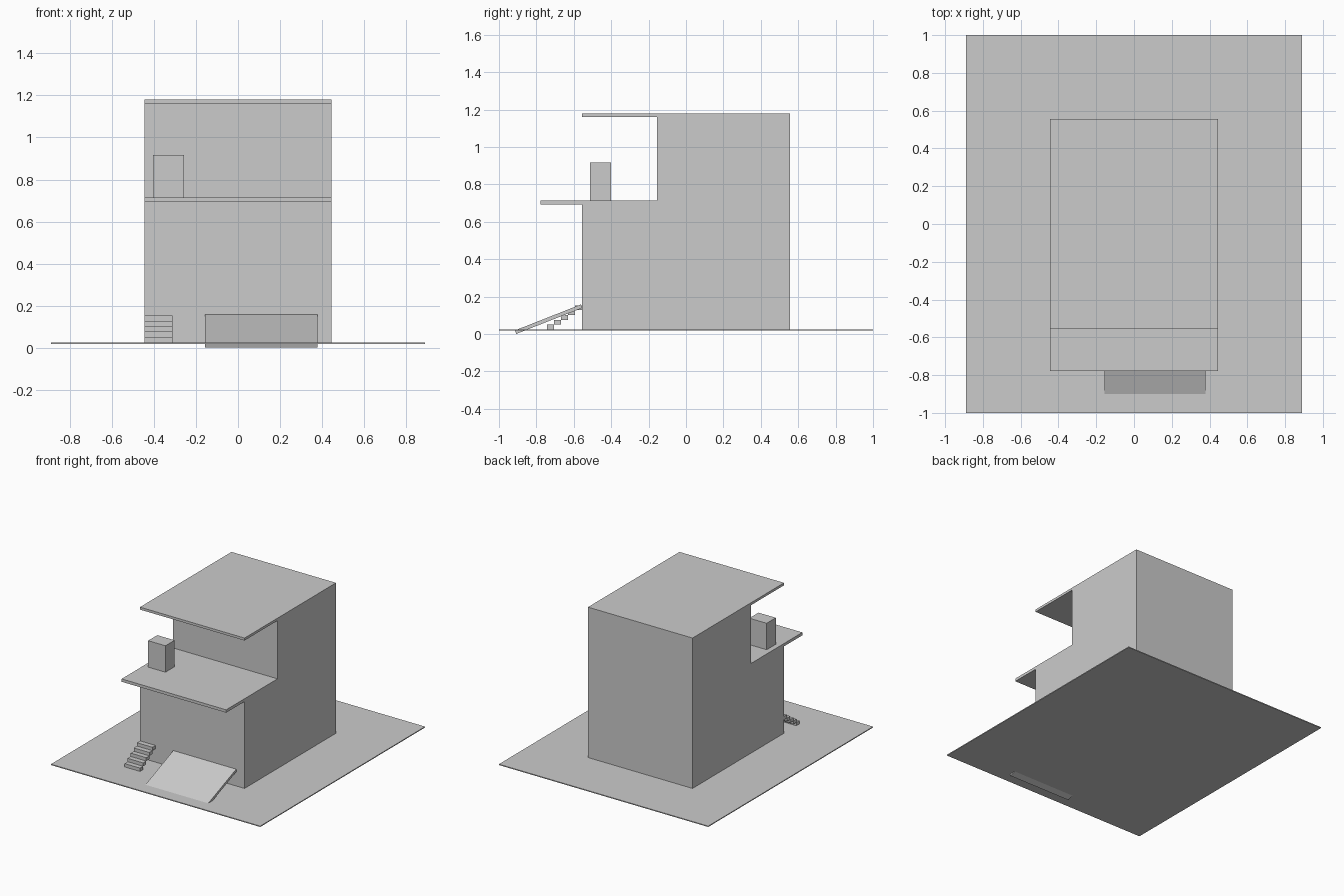
import bpy
import bmesh
from math import radians

if "Cube" in bpy.data.objects:
    bpy.data.objects.remove(bpy.data.objects["Cube"])


def box(name, x, y, z):
    """Box spanning the given (min, max) ranges."""
    bm = bmesh.new()
    bmesh.ops.create_cube(bm, size=1)
    for v in bm.verts:
        v.co = [r[0] + (c + 0.5) * (r[1] - r[0]) for c, r in zip(v.co, (x, y, z))]
    return link(name, bm)


def link(name, bm):
    bmesh.ops.recalc_face_normals(bm, faces=bm.faces)
    mesh = bpy.data.meshes.new(name)
    bm.to_mesh(mesh)
    bm.free()
    ob = bpy.data.objects.new(name, mesh)
    bpy.context.collection.objects.link(ob)
    return ob


def extrude_profile(name, profile, half_width):
    """Side profile (y, z) extruded symmetrically along x."""
    bm = bmesh.new()
    face = bm.faces.new([bm.verts.new((-half_width, y, z)) for y, z in profile])
    res = bmesh.ops.extrude_face_region(bm, geom=[face], use_keep_orig=True)
    verts = [g for g in res["geom"] if isinstance(g, bmesh.types.BMVert)]
    bmesh.ops.translate(bm, verts=verts, vec=(2 * half_width, 0, 0))
    return link(name, bm)


GROUND = 0.025

# Ground slab
box("ground_slab", (-0.889, 0.889), (-1, 1), (0.018, GROUND))

# House body with projecting balcony deck and roof overhang
extrude_profile("house_body", [
    (0.555, GROUND), (0.555, 1.18), (-0.555, 1.18), (-0.555, 1.161),
    (-0.155, 1.161), (-0.155, 0.714), (-0.778, 0.714), (-0.778, 0.692),
    (-0.555, 0.692), (-0.555, GROUND)], 0.444)

# Block standing on the balcony
box("balcony_block", (-0.404, -0.257), (-0.513, -0.402), (0.714, 0.917))

# Front steps as separate treads
rise, run = 0.0257, 0.0375
for i in range(5):
    y, z = -0.743 + i * run, GROUND + i * rise
    box(f"step_{i + 1}", (-0.444, -0.312), (y, y + run), (z, z + rise))

# Sloping ramp
ramp = box("ramp", (-0.267, 0.267), (-0.1895, 0.1895), (-0.01, 0.01))
ramp.location = (0.111, -0.735, 0.0795)
ramp.rotation_euler.x = radians(21.5)
